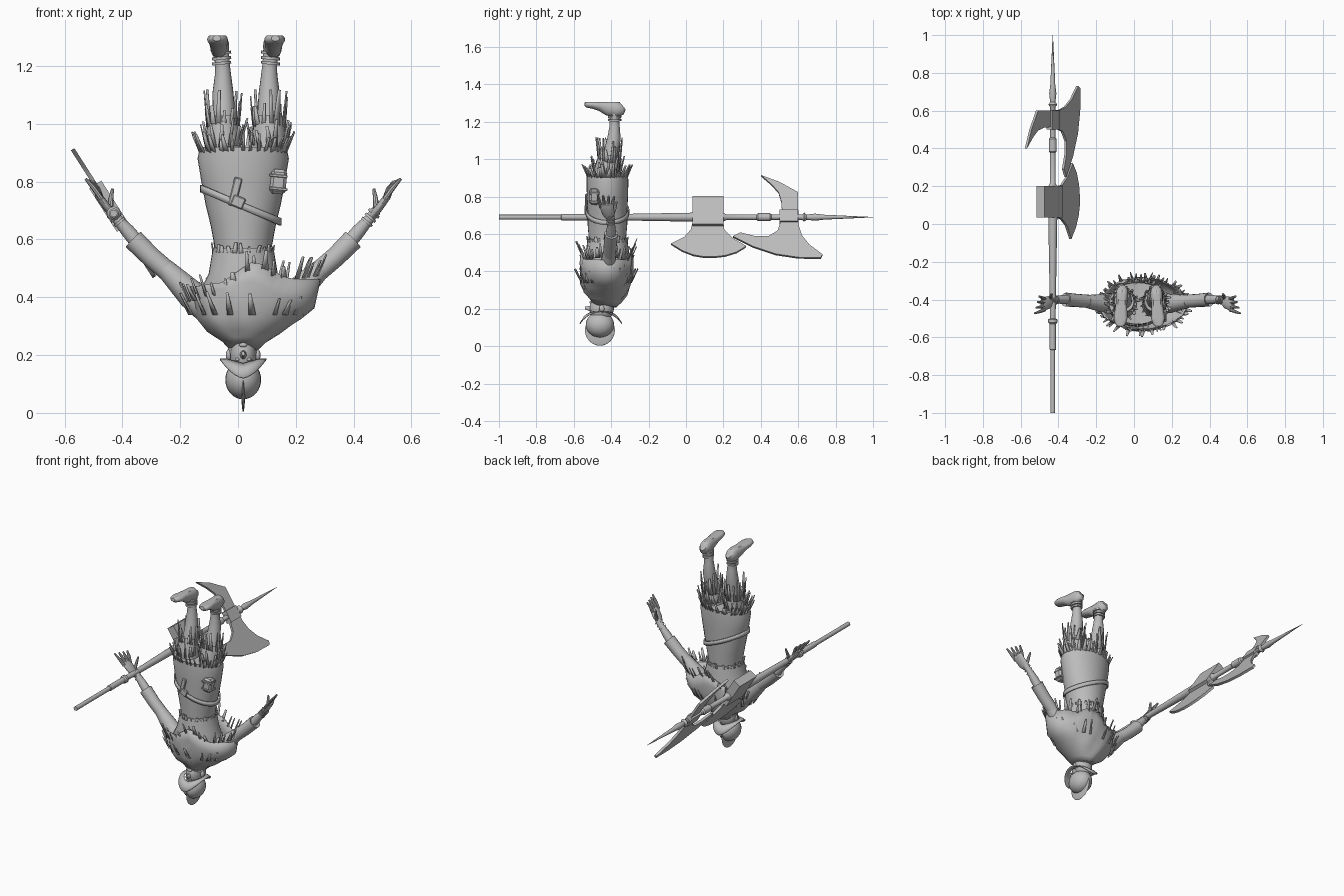
import bpy, bmesh, math, random
from mathutils import Vector

random.seed(4)
if "Cube" in bpy.data.objects:
    bpy.data.objects.remove(bpy.data.objects["Cube"])

grey = bpy.data.materials.new("plain grey")
grey.use_nodes = True
grey.diffuse_color = (0.5, 0.5, 0.5, 1)
grey.node_tree.nodes["Principled BSDF"].inputs["Base Color"].default_value = (0.5, 0.5, 0.5, 1)

MID = 0.018    # centre line of the figure
POLE = Vector((-0.43, 0, 0.69))


def finish(name, bm, angle=40, thick=0):
    bmesh.ops.recalc_face_normals(bm, faces=bm.faces)
    mesh = bpy.data.meshes.new(name)
    bm.to_mesh(mesh)
    bm.free()
    mesh.materials.append(grey)
    mesh.polygons.foreach_set("use_smooth", [True] * len(mesh.polygons))
    mesh.set_sharp_from_angle(angle=math.radians(angle))
    obj = bpy.data.objects.new(name, mesh)
    bpy.context.collection.objects.link(obj)
    if thick:
        solid = obj.modifiers.new("thickness", "SOLIDIFY")
        solid.thickness = thick
        solid.offset = 0
    return obj


def tube(name, rows, sides=24, caps=True, warp=None, thick=0):
    """Skin elliptical rings; each row is x, y, z, width radius, depth radius."""
    bm = bmesh.new()
    pts = [Vector(r[:3]) for r in rows]
    run = (pts[-1] - pts[0]).normalized()
    ref = Vector((0, 0, 1)) if abs(run.y) > 0.8 else Vector((0, 1, 0))
    rings = []
    for i, row in enumerate(rows):
        d = (pts[min(i + 1, len(pts) - 1)] - pts[max(i - 1, 0)]).normalized()
        v = (ref - d * ref.dot(d)).normalized()
        u = v.cross(d)
        ring = []
        for k in range(sides):
            a = math.tau * k / sides
            p = pts[i] + u * math.cos(a) * row[3] + v * math.sin(a) * row[-1]
            ring.append(bm.verts.new(warp(p) if warp else p))
        rings.append(ring)
    for a, b in zip(rings, rings[1:]):
        for k in range(sides):
            n = (k + 1) % sides
            bm.faces.new((a[k], a[n], b[n], b[k]))
    if caps:
        bm.faces.new(rings[0])
        bm.faces.new(rings[-1])
    return finish(name, bm, thick=thick)


def ball(name, centre, size):
    bm = bmesh.new()
    bmesh.ops.create_uvsphere(bm, u_segments=24, v_segments=16, radius=1)
    for v in bm.verts:
        v.co = Vector(centre) + Vector(c * s for c, s in zip(v.co, size))
    return finish(name, bm)


def box(name, centre, size, turn=0, bevel=0.004):
    bm = bmesh.new()
    bmesh.ops.create_cube(bm, size=1)
    for v in bm.verts:
        v.co = Vector(c * s for c, s in zip(v.co, size))
    bmesh.ops.bevel(bm, geom=bm.edges[:], offset=bevel, segments=1, affect="EDGES")
    obj = finish(name, bm, 20)
    obj.location = centre
    obj.rotation_euler.y = turn
    return obj


def tatters(name, centre, rx, ry, count, length, lean, lift=lambda x: 0):
    """Torn cloth strips standing around an elliptical hem."""
    bm = bmesh.new()
    for i in range(count):
        a = math.tau * (i + random.random() * 0.7) / count
        out = Vector((math.cos(a), math.sin(a), 0))
        side = Vector((-out.y, out.x, 0)) * random.uniform(0.006, 0.014)
        base = Vector(centre) + Vector((out.x * rx, out.y * ry, 0))
        base.z += lift(base.x)
        h = length * random.uniform(0.4, 1)
        tip = base + out * lean * h + Vector((0, 0, h)) + side * random.uniform(-1, 1)
        base.z -= 0.02
        bm.faces.new([bm.verts.new(p) for p in
                      (base - side, base + side, tip + side * 0.4, tip - side * 0.4)])
    return finish(name, bm, 20, 0.004)


def blade(name, outline, thick):
    """Plate on the tilted blade plane, outlined by y and z."""
    bm = bmesh.new()
    normal = Vector((0.84, 0, 0.54)) * thick
    pts = [Vector((POLE.x + 0.64 * (POLE.z - z), y, z)) - normal / 2 for y, z in outline]
    face = bm.faces.new([bm.verts.new(p) for p in pts])
    top = bmesh.ops.extrude_face_region(bm, geom=[face])["geom"]
    for v in top:
        if isinstance(v, bmesh.types.BMVert):
            v.co += normal
    return finish(name, bm, 30)


def upright(rows, y=-0.42):
    return [(MID, y, *r) for r in rows]


# Tunic skirt, chest and torn shoulder mantle
tube("tunic_skirt", upright([(.53, .095, .1), (.58, .1, .1), (.65, .113, .106), (.72, .13, .106),
     (.8, .145, .11), (.88, .158, .112), (.92, .15, .11), (.9, .13, .09)]), 32)
tube("chest", upright([(.57, .105, .106), (.48, .12, .12), (.4, .16, .125), (.32, .13, .11),
     (.26, .07, .08), (.21, .04, .05)]), 32)


def hem_lift(x):
    return 0.2 * x + 0.07 * max(0, 1 - abs(x - 0.06) / 0.11)


def drape(p):
    t = max(0, (p.z - 0.25) / 0.2) ** 2
    fold = 0.006 * math.sin(60 * p.x + 30 * p.z)
    return p + Vector((0, fold, t * hem_lift(p.x)))


tube("mantle", [(.018, -.44, .22, .045, .06), (.02, -.435, .25, .075, .085), (.02, -.43, .28, .125, .11),
     (.022, -.43, .32, .165, .128), (.028, -.425, .37, .195, .137), (.045, -.425, .41, .225, .138),
     (.05, -.425, .45, .235, .132)], 40, False, drape, 0.006)
tatters("mantle_tatters", (.05, -.425, .44), .23, .13, 40, .06, .6, hem_lift)
tatters("mantle_loose_strips", (.03, -.425, .36), .2, .135, 20, .06, .7)
tatters("waist_ruffle", (MID, -.42, .56), .102, .104, 26, .03, .3)
tatters("skirt_tatters", (MID, -.42, .92), .15, .105, 34, .055, .6)

# Slung belt, strap and pouch
tube("belt", [(.01, -.42, z, .137, .113) for z in (.71, .735)], 40, False,
     lambda p: p + Vector((0, 0, -0.42 * p.x)), 0.008)
box("belt_strap", (-.01, -.533, .765), (.028, .012, .1), 0.25)
box("belt_buckle", (0, -.536, .73), (.045, .012, .04), 0.4)
box("pouch", (.14, -.49, .8), (.055, .05, .085), 0.1, 0.01)
for z in (.775, .82):
    box("pouch_band", (.14, -.49, z), (.062, .057, .01), 0.1, 0.002)

# Head, helmet bowl, comb and curled brim
ball("face", (MID, -.46, .2), (.045, .055, .07))
ball("hood", (MID, -.435, .21), (.054, .05, .07))
tube("nose", [(MID, -.5, .2, .014, .02), (MID, -.54, .205, .006, .007)], 10)
ball("mouth", (MID, -.508, .235), (.014, .008, .008))
for s in (-1, 1):
    ball("eye", (MID + s * .02, -.507, .185), (.008, .006, .006))
    ball("ear", (MID + s * .05, -.45, .2), (.01, .014, .02))
ball("helmet_bowl", (MID, -.46, .115), (.062, .076, .068))
ball("helmet_comb", (MID, -.46, .086), (.007, .08, .083))
bm = bmesh.new()
loops = []
for rx, ry, curl in ((.055, .07, 0), (.068, .09, .015), (.08, .112, .05)):
    loops.append([bm.verts.new((MID + rx * math.cos(a), -.455 + ry * math.sin(a),
                  .17 + .015 * abs(math.cos(a)) - curl * math.sin(a) ** 2))
                  for a in (math.tau * k / 32 for k in range(32))])
for a, b in zip(loops, loops[1:]):
    for k in range(32):
        bm.faces.new((a[k - 1], a[k], b[k], b[k - 1]))
finish("helmet_brim", bm, 40, 0.005)

# Arms and hands, mirrored about the centre line
for s, side in ((1, "left"), (-1, "right")):
    def limb(part, rows, sides=16, mid=MID):
        tube(f"{side}_{part}", [(mid + s * r[0], *r[1:]) for r in rows], sides)

    limb("upper_arm", [(.1, -.42, .35, .06), (.18, -.42, .41, .05), (.27, -.41, .5, .034)])
    limb("sleeve", [(.17, -.415, .41, .037), (.25, -.41, .48, .035), (.32, -.405, .54, .035),
                    (.38, -.4, .6, .037), (.37, -.4, .59, .026)])
    limb("forearm", [(.35, -.4, .57, .026), (.4, -.4, .63, .024), (.44, -.4, .675, .017),
                     (.46, -.405, .7, .018)])
    for x, z in ((.425, .657), (.437, .672), (.449, .687)):
        limb("wrist_band", [(x, -.402, z, .023), (x + .006, -.402, z + .007, .023)])
    limb("palm", [(.445, -.405, .68, .013, .018), (.47, -.415, .71, .014, .034),
                  (.5, -.425, .75, .012, .036), (.508, -.425, .76, .008, .03)])
    for k in range(4):
        y = -.455 + .02 * k
        limb("finger", [(.49, y, .74, .009), (.515 - .004 * k, y - .008 + .004 * k, .775, .009),
                        (.545 - .008 * k, y - .018 + .01 * k, .81 - .003 * k, .005)], 8)
    limb("thumb", [(.46, -.395, .7, .01), (.458, -.38, .74, .009), (.452, -.37, .775, .005)], 8)

    # Legs, torn breeches and shoes
    hip = 0.028
    limb("leg", [(.075, -.42, .86, .05), (.08, -.41, 1.0, .042), (.078, -.395, 1.06, .038),
                 (.08, -.385, 1.11, .036), (.08, -.382, 1.17, .028), (.082, -.382, 1.21, .025),
                 (.09, -.38, 1.27, .03)], 20, hip)
    limb("breeches", [(.07, -.42, .87, .062, .075), (.08, -.42, .95, .06, .068),
                      (.08, -.41, 1.02, .052, .056), (.08, -.41, 1.0, .04, .045)], 20, hip)
    tatters(f"{side}_breeches_tatters", (hip + s * .08, -.41, 1.0), .054, .058, 16, .12, .12)
    tatters(f"{side}_breeches_strips", (hip + s * .08, -.42, .94), .06, .07, 14, .08, .3)
    for z in (1.205, 1.222, 1.24):
        limb("ankle_wrap", [(.084, -.382, z, .033, .036), (.085, -.382, z + .01, .033, .036)], 16, hip)
    foot = [(-.335, 1.28, .018, .02), (-.345, 1.272, .028, .036), (-.375, 1.268, .033, .045),
            (-.42, 1.274, .03, .04), (-.46, 1.286, .033, .028), (-.5, 1.292, .036, .022),
            (-.53, 1.294, .028, .018), (-.542, 1.296, .014, .01)]
    tube(f"{side}_shoe", [(hip + s * (.093 - .06 * (y + .4)), y, z, w, h) for y, z, w, h in foot], 20,
         warp=lambda p: Vector((p.x, p.y, min(p.z, 1.306))))

# Pole weapon: turned shaft with collars and a long spike
shaft = [(-1, .013), (-.668, .013), (-.665, .017), (-.53, .017), (-.522, .024), (-.506, .024),
         (-.5, .015), (-.3, .018), (.04, .024), (.2, .024), (.215, .015), (.378, .015), (.385, .021),
         (.45, .021), (.458, .014), (.62, .014), (.632, .024), (.645, .014), (.69, .019), (.74, .013), (1, .001)]
tube("pole_and_spike", [(POLE.x, y, POLE.z, r) for y, r in shaft], 16)

# Axe head with its thick socket, and the upper hooked axe
blade("axe_socket", [(.035, .79), (.2, .79), (.2, .64), (.035, .64)], .05)
blade("axe_blade", [(.035, .66), (.2, .66), (.205, .62), (.25, .575), (.322, .532), (.27, .5), (.21, .482),
      (.15, .475), (.1, .475), (.04, .485), (-.02, .508), (-.08, .545), (-.01, .58), (.025, .62)], .014)
blade("hooked_axe", [(.4, .912), (.5, .875), (.6, .82), (.6, .73), (.603, .64), (.62, .59), (.66, .54),
      (.73, .488), (.72, .47), (.6, .472), (.48, .49), (.36, .53), (.25, .585), (.29, .605), (.37, .585),
      (.44, .585), (.49, .615), (.515, .69), (.51, .77), (.495, .82), (.46, .86)], .014)
blade("hooked_axe_socket", [(.5, .72), (.6, .72), (.6, .66), (.5, .66)], .036)
